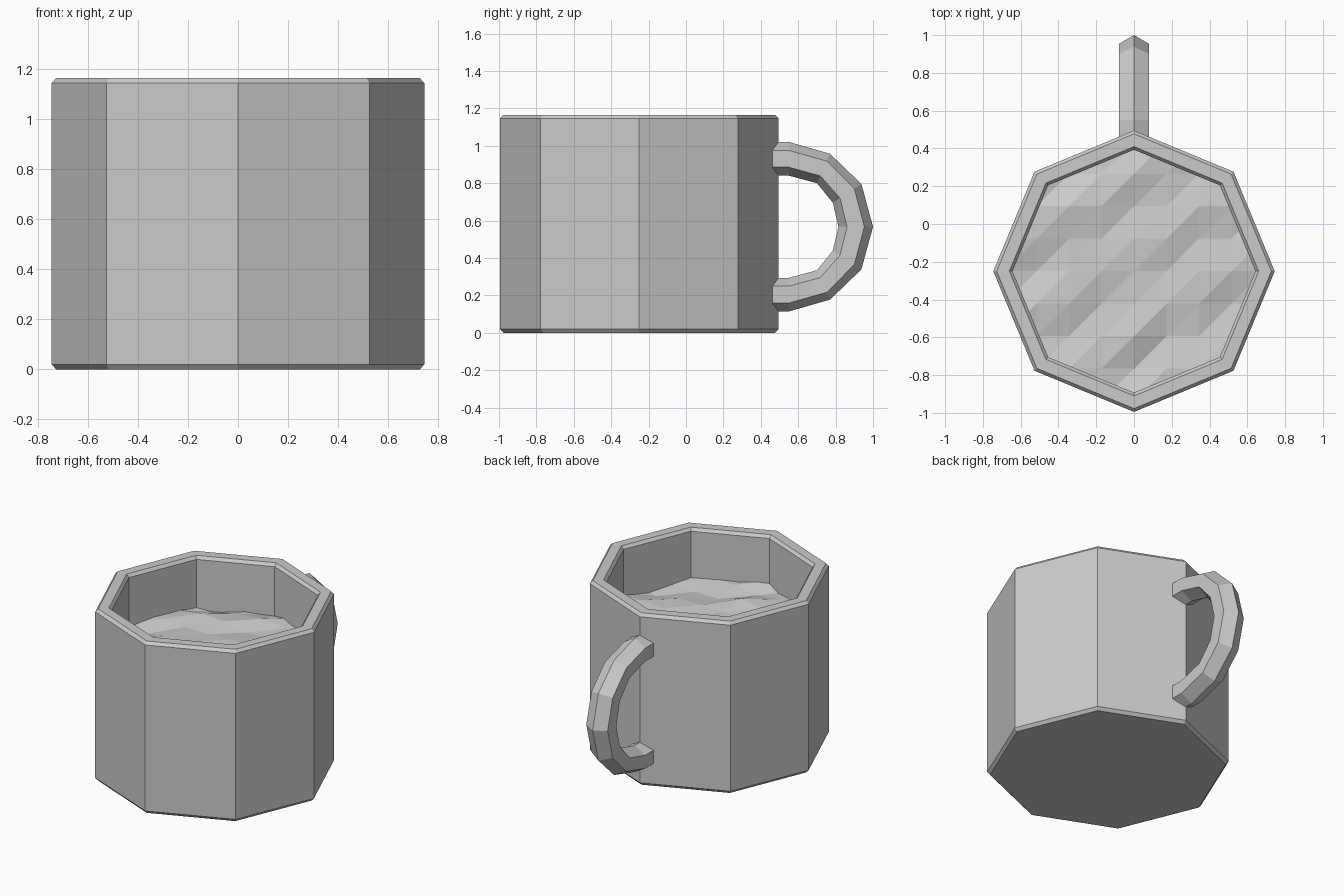
import bpy, bmesh, math, random
from mathutils import Vector

if "Cube" in bpy.data.objects:
    bpy.data.objects.remove(bpy.data.objects["Cube"])

CY = -0.25  # centre of the cup body in y


def make_object(name, bm):
    bmesh.ops.recalc_face_normals(bm, faces=bm.faces)
    me = bpy.data.meshes.new(name)
    bm.to_mesh(me)
    bm.free()
    ob = bpy.data.objects.new(name, me)
    bpy.context.collection.objects.link(ob)
    return ob


def loft(name, rings):
    """Join closed rings of points and cap both ends."""
    bm = bmesh.new()
    vs = [[bm.verts.new(p) for p in r] for r in rings]
    n = len(vs[0])
    for a, b in zip(vs, vs[1:]):
        for i in range(n):
            j = (i + 1) % n
            bm.faces.new((a[i], a[j], b[j], b[i]))
    bm.faces.new(vs[0])
    bm.faces.new(vs[-1])
    return make_object(name, bm)


# Cup body: eight-sided shell with chamfered rim and foot
profile = [(0.727, 0), (0.745, 0.02), (0.745, 1.145), (0.727, 1.165),
           (0.66, 1.165), (0.643, 1.145), (0.643, 0.1)]
loft("cup_body", [[(r * math.cos(i * math.pi / 4), CY + r * math.sin(i * math.pi / 4), z)
                   for i in range(8)] for r, z in profile])

# Handle: hexagonal section swept through outer/inner (y, z) point pairs
MID = 0.567
half = [((0.46, 1.02), (0.46, 0.84)), ((0.55, 1.02), (0.55, 0.84)),
        ((0.77, 0.957), (0.70, 0.80)), ((0.938, 0.795), (0.785, 0.695))]
mirror = [tuple((y, 2 * MID - z) for y, z in pair) for pair in reversed(half)]
path = half + [((1.0, MID), (0.815, MID))] + mirror
section = [(0, 0), (0.08, 0.25), (0.08, 0.75), (0, 1), (-0.08, 0.75), (-0.08, 0.25)]
rings = []
for o, i in path:
    o, i = Vector((0, *o)), Vector((0, *i))
    rings.append([o.lerp(i, t) + Vector((x, 0, 0)) for x, t in section])
loft("handle", rings)

# Drink: rippled triangle grid trimmed to the inside of the cup
random.seed(4)
STEP, N = 0.172, 4
bm = bmesh.new()
grid = {}
for i in range(-N, N + 1):
    for j in range(-N, N + 1):
        z = 0.825 + 0.018 * math.sin((j - 0.6 * i) * 2.6) + random.uniform(-0.014, 0.014)
        grid[i, j] = bm.verts.new((i * STEP, CY + j * STEP, z))
for i in range(-N, N):
    for j in range(-N, N):
        a, b, c, d = grid[i, j], grid[i + 1, j], grid[i + 1, j + 1], grid[i, j + 1]
        bm.faces.new((a, b, c))
        bm.faces.new((a, c, d))
apothem = 0.645 * math.cos(math.pi / 8)
for k in range(8):
    ang = (k + 0.5) * math.pi / 4
    n = Vector((math.cos(ang), math.sin(ang), 0))
    bmesh.ops.bisect_plane(bm, geom=bm.verts[:] + bm.edges[:] + bm.faces[:],
                           plane_co=Vector((0, CY, 0)) + n * apothem,
                           plane_no=n, clear_outer=True)
make_object("drink_surface", bm)
